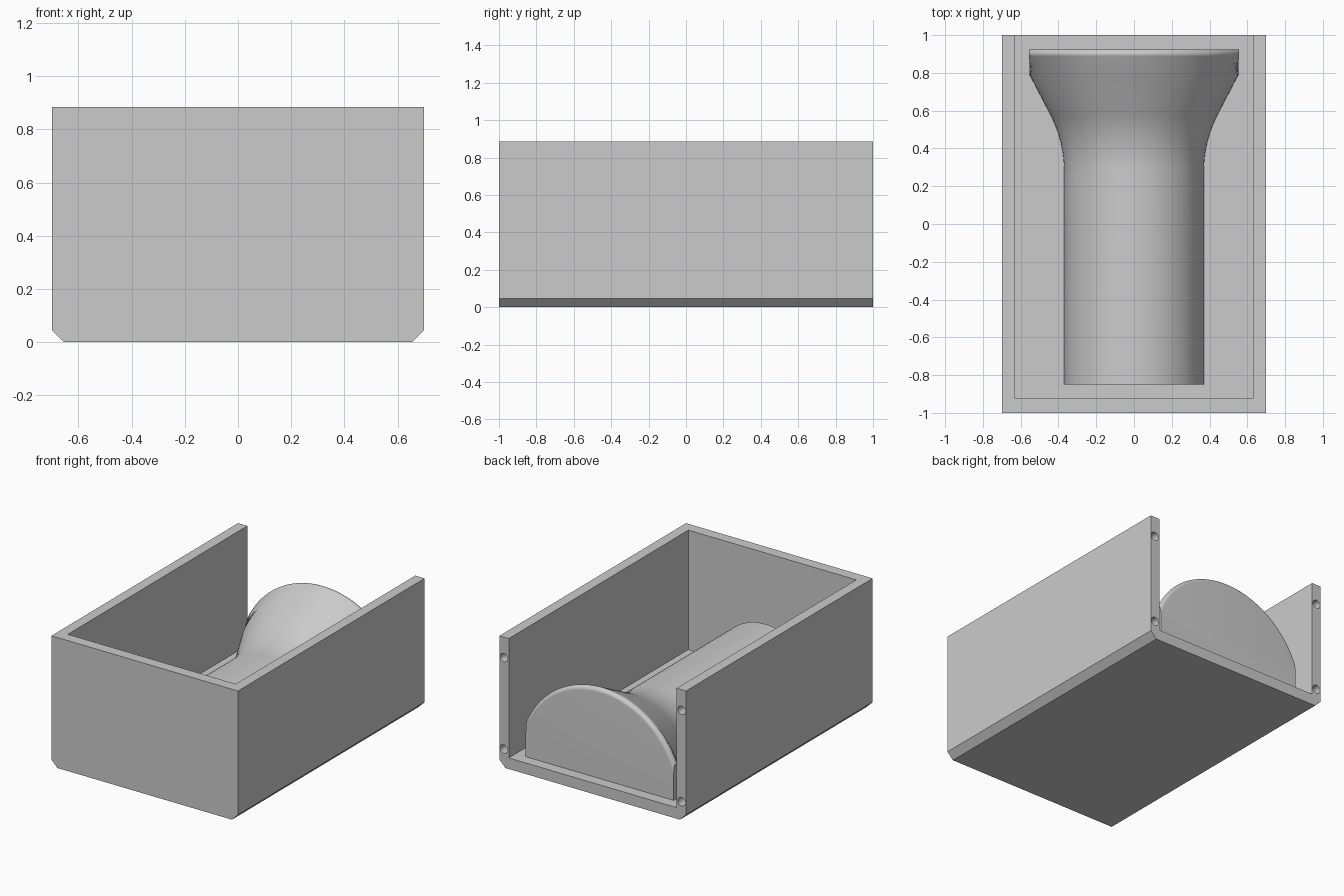
import bpy, bmesh
from math import sin, cos, tan, acos, pi, radians
from mathutils import Matrix

cube = bpy.data.objects.get("Cube")
if cube:
    bpy.data.objects.remove(cube, do_unlink=True)

HALF_W, HEIGHT, WALL, FLOOR, CHAMFER = 0.70, 0.885, 0.07, 0.075, 0.045

grey = bpy.data.materials.new("plain grey")
grey.use_nodes = True
grey.diffuse_color = (0.6, 0.6, 0.6, 1)
grey.node_tree.nodes["Principled BSDF"].inputs["Base Color"].default_value = grey.diffuse_color


def make_object(name, bm):
    bmesh.ops.recalc_face_normals(bm, faces=bm.faces)
    mesh = bpy.data.meshes.new(name)
    bm.to_mesh(mesh)
    bm.free()
    mesh.materials.append(grey)
    obj = bpy.data.objects.new(name, mesh)
    bpy.context.collection.objects.link(obj)
    return obj


def prism(name, outline, y0, y1):
    """Extrude an (x, z) outline along y."""
    bm = bmesh.new()
    face = bm.faces.new([bm.verts.new((x, y0, z)) for x, z in outline])
    moved = bmesh.ops.extrude_face_region(bm, geom=[face])["geom"]
    verts = [v for v in moved if isinstance(v, bmesh.types.BMVert)]
    bmesh.ops.translate(bm, verts=verts, vec=(0, y1 - y0, 0))
    return make_object(name, bm)


def activate(obj):
    bpy.ops.object.select_all(action="DESELECT")
    obj.select_set(True)
    bpy.context.view_layer.objects.active = obj


def cut(target, cutter):
    cutter.hide_render = True
    mod = target.modifiers.new("cut", "BOOLEAN")
    mod.operation, mod.solver, mod.object = "DIFFERENCE", "EXACT", cutter
    activate(target)
    bpy.ops.object.modifier_apply(modifier=mod.name)
    bpy.data.objects.remove(cutter, do_unlink=True)


# Tray: block with chamfered lower edges, hollowed and open at the back
right_half = [(HALF_W - CHAMFER, 0), (HALF_W, CHAMFER), (HALF_W, HEIGHT)]
tray = prism("tray", right_half + [(-x, z) for x, z in reversed(right_half)], -1, 1)
inner = HALF_W - WALL
cut(tray, prism("cavity_cutter", [(-inner, FLOOR), (inner, FLOOR), (inner, 1), (-inner, 1)], -0.925, 1.1))

# Pin holes in the back ends of the side walls
bm = bmesh.new()
for x in (-0.667, 0.667):
    for z in (0.125, 0.745):
        place = Matrix.Translation((x, 1, z)) @ Matrix.Rotation(pi / 2, 4, "X")
        bmesh.ops.create_cone(bm, cap_ends=True, segments=24, radius1=0.029,
                              radius2=0.029, depth=0.2, matrix=place)
cut(tray, make_object("hole_cutter", bm))

# Half-round core profile as (y, radius): barrel, concave sweep, flare, rounded rim
slope, bend, rim = radians(27.5), 0.65, 0.025
core = [(-0.85, 0.37)]
core += [(0.28 + bend * sin(slope * i / 12), 0.37 + bend * (1 - cos(slope * i / 12))) for i in range(13)]
end_y, end_r = core[-1]
core.append((0.79, end_r + (0.79 - end_y) * tan(slope)))
rim_y = 0.925 - rim
start_y = rim_y - rim * sin(slope)
rim_r = end_r + (start_y - end_y) * tan(slope) - rim * cos(slope)
for i in range(13):
    a = -slope + (pi / 2 + slope) * i / 12
    core.append((rim_y + rim * sin(a), rim_r + rim * cos(a)))

# Core: half rings trimmed by flat sides and sunk slightly into the floor
SIDE, STEPS = 0.555, 64
bm = bmesh.new()
rings = []
for y, r in core:
    t0 = acos(min(1, SIDE / r))
    angles = [t0 + (pi - 2 * t0) * i / STEPS for i in range(STEPS + 1)]
    points = [(r * cos(t), FLOOR + r * sin(t)) for t in angles]
    base = FLOOR - 0.02
    points = [(points[0][0], base)] + points + [(points[-1][0], base)]
    rings.append([bm.verts.new((x, y, z)) for x, z in points])
for a, b in zip(rings, rings[1:]):
    for i in range(len(a)):
        j = (i + 1) % len(a)
        bm.faces.new((a[i], a[j], b[j], b[i]))
bm.faces.new(rings[0])
bm.faces.new(rings[-1])
half_core = make_object("flared_half_core", bm)

for obj in (tray, half_core):
    activate(obj)
    bpy.ops.object.shade_smooth_by_angle(angle=radians(20))
